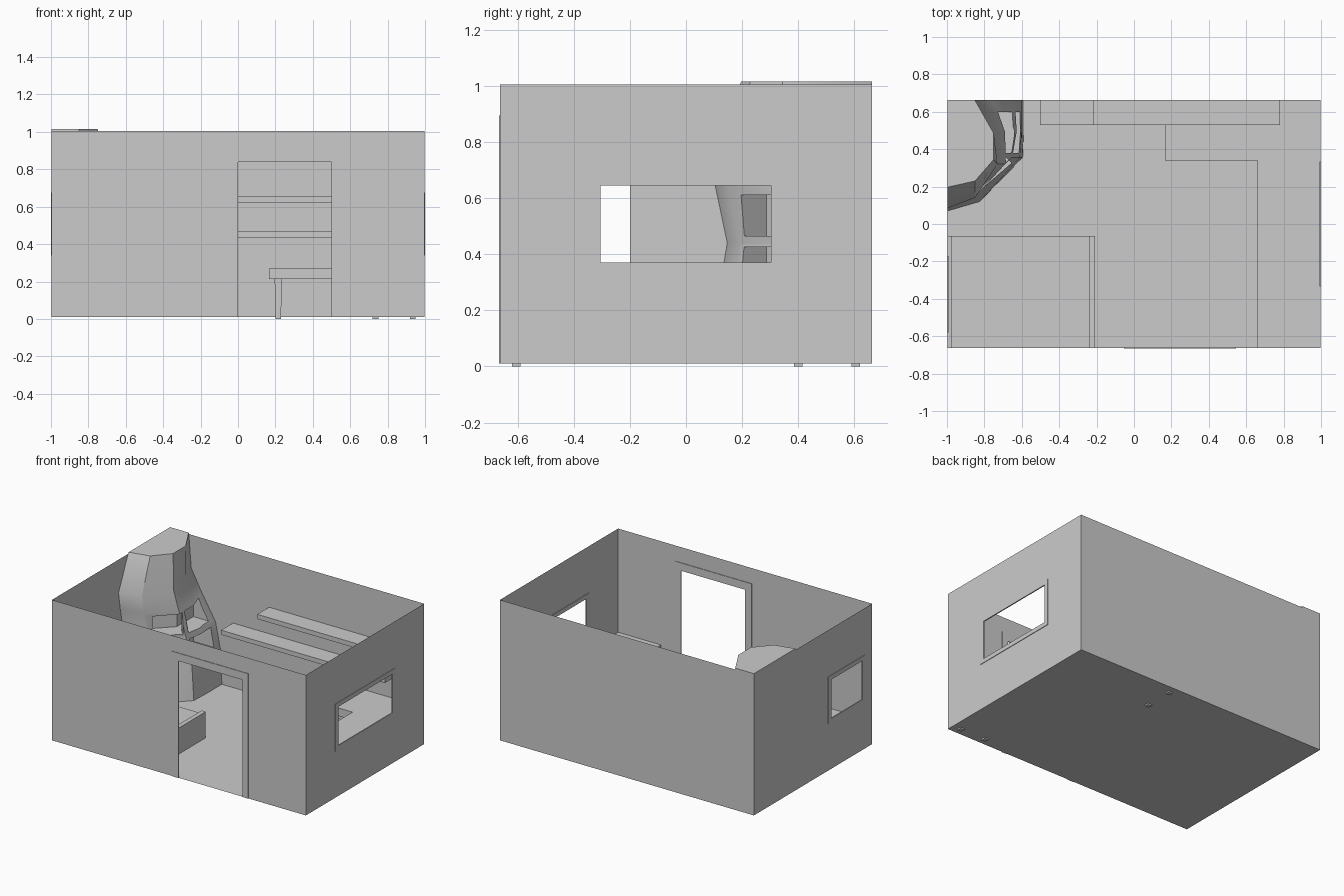
import bpy, bmesh
from math import pi, radians
from mathutils import Matrix, Vector

if "Cube" in bpy.data.objects:
    bpy.data.objects.remove(bpy.data.objects["Cube"])

X, Y, Z0, Z1 = 0.996, 0.662, 0.01, 1.005


def finish(name, bm):
    bmesh.ops.recalc_face_normals(bm, faces=bm.faces)
    me = bpy.data.meshes.new(name)
    bm.to_mesh(me)
    bm.free()
    ob = bpy.data.objects.new(name, me)
    bpy.context.collection.objects.link(ob)
    return ob


def add_box(bm, lo, hi):
    lo, hi = Vector(lo), Vector(hi)
    m = Matrix.Translation((lo + hi) / 2) @ Matrix.Diagonal((*(hi - lo), 1))
    bmesh.ops.create_cube(bm, size=1, matrix=m)


def box(name, lo, hi):
    bm = bmesh.new()
    add_box(bm, lo, hi)
    return finish(name, bm)


def loft(name, rings):
    bm = bmesh.new()
    vs = [[bm.verts.new(p) for p in r] for r in rings]
    n = len(vs[0])
    for a, b in zip(vs, vs[1:]):
        for i in range(n):
            j = (i + 1) % n
            bm.faces.new((a[i], a[j], b[j], b[i]))
    bm.faces.new(vs[0])
    bm.faces.new(vs[-1])
    return finish(name, bm)


def wall(name, axis, pos, half, hole=None):
    """Thin wall at axis=pos; hole is (u0, u1, z0, z1)."""
    def pt(u, z):
        return (pos, u, z) if axis == 'x' else (u, pos, z)
    bm = bmesh.new()
    rects = [(-half, half, Z0, Z1)]
    if hole:
        u0, u1, a, b = hole
        rects = [(-half, u0, Z0, Z1), (u1, half, Z0, Z1), (u0, u1, b, Z1)]
        if a > Z0:
            rects.append((u0, u1, Z0, a))
    for u0, u1, a, b in rects:
        bm.faces.new([bm.verts.new(pt(*p)) for p in ((u0, a), (u1, a), (u1, b), (u0, b))])
    return finish(name, bm)


def frame(name, axis, pos, inner, outer, t=0.004):
    """Flat trim around an opening, standing proud on both sides of the wall."""
    (u0, u1, a, b), (U0, U1, A, B) = inner, outer
    bm = bmesh.new()
    rects = [(U0, u0, A, B), (u1, U1, A, B), (u0, u1, b, B)]
    if a > A:
        rects.append((u0, u1, A, a))
    for r0, r1, c, d in rects:
        if axis == 'x':
            add_box(bm, (pos - t, r0, c), (pos + t, r1, d))
        else:
            add_box(bm, (r0, pos - t, c), (r1, pos + t, d))
    return finish(name, bm)


# Room shell
bm = bmesh.new()
bm.faces.new([bm.verts.new((sx * X, sy * Y, Z0)) for sx, sy in ((-1, -1), (1, -1), (1, 1), (-1, 1))])
finish("floor", bm)
door = (0.0, 0.5, Z0, 0.84)
win_r = (-0.305, 0.303, 0.37, 0.645)
win_l = (-0.55, -0.2, 0.37, 0.645)
wall("back_wall", 'y', Y, X)
wall("front_wall", 'y', -Y, X, door)
wall("right_wall", 'x', X, Y, win_r)
wall("left_wall", 'x', -X, Y, win_l)

# Door and window trim
frame("door_frame", 'y', -Y, door, (-0.053, 0.545, Z0, 0.895))
frame("right_window_frame", 'x', X, win_r, (-0.335, 0.333, 0.34, 0.675))
frame("left_window_frame", 'x', -X, win_l, (-0.58, -0.17, 0.34, 0.675))

# Wall shelves
box("lower_shelf", (-0.503, 0.53, 0.435), (0.78, Y, 0.467))
box("upper_shelf", (-0.22, 0.53, 0.622), (0.78, Y, 0.655))

# L-shaped bench and its tapered legs
L = [(0.165, 0.34), (0.66, 0.34), (0.66, -Y), (X, -Y), (X, Y), (0.165, Y)]
loft("corner_bench", [[(x, y, z) for x, y in L] for z in (0.213, 0.27)])
for i, (x, y) in enumerate([(0.215, 0.4), (0.215, 0.605), (0.735, -0.605), (0.935, -0.605)]):
    loft(f"bench_leg_{i + 1}", [[(x + sx * r, y + sy * r, z) for sx, sy in
         ((-1, -1), (1, -1), (1, 1), (-1, 1))] for z, r in ((0, 0.015), (0.213, 0.019))])

# Bed
box("bed_mattress", (-0.972, -Y, Z0), (-0.24, -0.065, 0.175))
box("bed_headboard", (-X, -Y, Z0), (-0.972, -0.065, 0.195))
box("bed_footboard", (-0.24, -Y, Z0), (-0.208, -0.065, 0.195))

# Corner fireplace: waisted body flaring into a hood
rings = [
    (Z0, 0.07, (-0.825, 0.12), (-0.595, 0.355), (-0.59, 0.50), -0.59),
    (0.25, 0.115, (-0.835, 0.16), (-0.61, 0.355), (-0.60, 0.50), -0.60),
    (0.44, 0.147, (-0.84, 0.19), (-0.655, 0.355), (-0.63, 0.50), -0.64),
    (0.64, 0.105, (-0.845, 0.15), (-0.69, 0.32), (-0.70, 0.49), -0.76),
    (0.77, 0.085, (-0.85, 0.14), (-0.73, 0.32), (-0.747, 0.475), -0.83),
    (1.015, 0.197, (-0.85, 0.23), (-0.75, 0.345), (-0.75, 0.485), -0.85),
]
fire = loft("fireplace", [[(-X, Y, z), (-X, a, z), (*b, z), (*c, z), (*d, z), (e, Y, z)]
                          for z, a, b, c, d, e in rings])

# Fire and log niches on the diagonal and the right-hand side
for z0, z1 in ((0.465, 0.61), (0.29, 0.425)):
    for loc, rot, w in (((-0.735, 0.265), radians(45), 0.2), ((-0.64, 0.49), pi / 2, 0.22)):
        cut = box("niche_cutter", (-w / 2, -0.13, z0), (w / 2, 0.13, z1))
        cut.matrix_world = Matrix.Translation((*loc, 0)) @ Matrix.Rotation(rot, 4, 'Z')
        cut.hide_render = True
        m = fire.modifiers.new("niche", 'BOOLEAN')
        m.object, m.operation, m.solver = cut, 'DIFFERENCE', 'EXACT'
        bpy.context.view_layer.objects.active = fire
        bpy.ops.object.modifier_apply(modifier=m.name)
        bpy.data.objects.remove(cut)

bpy.ops.object.select_all(action='DESELECT')
fire.select_set(True)
bpy.context.view_layer.objects.active = fire
bpy.ops.object.shade_smooth_by_angle(angle=radians(35))
